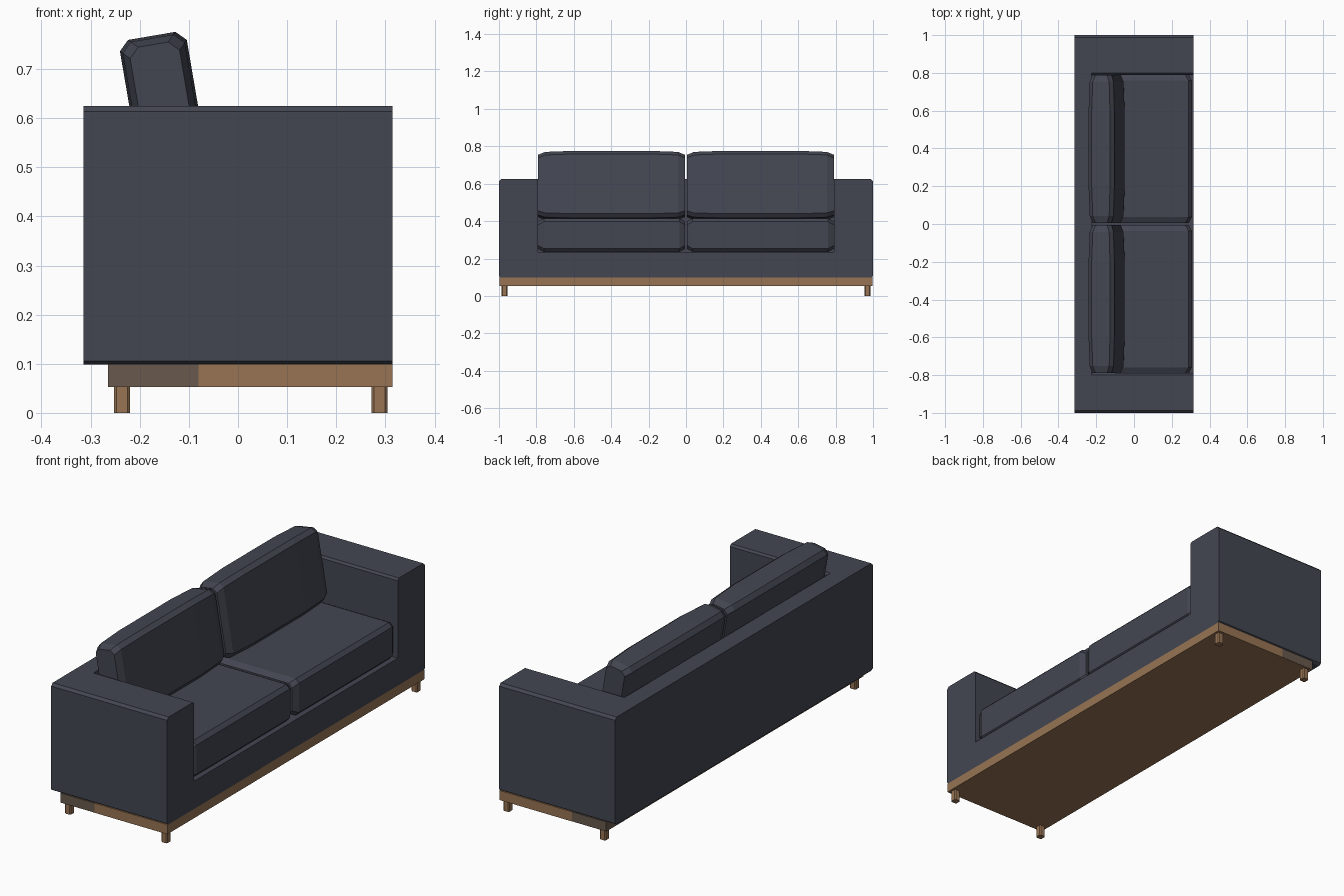
import bpy, bmesh, math
from mathutils import Matrix

if "Cube" in bpy.data.objects:
    bpy.data.objects.remove(bpy.data.objects["Cube"])


def material(name, rgb):
    m = bpy.data.materials.new(name)
    m.diffuse_color = (*rgb, 1)
    m.use_nodes = True
    m.node_tree.nodes["Principled BSDF"].inputs["Base Color"].default_value = m.diffuse_color
    return m


FABRIC = material("slate fabric", (0.056, 0.061, 0.083))
WOOD = material("warm wood", (0.31, 0.175, 0.087))
DULL = material("grey brown wood", (0.14, 0.10, 0.075))


def finish(name, bm, mat):
    bmesh.ops.recalc_face_normals(bm, faces=bm.faces)
    me = bpy.data.meshes.new(name)
    bm.to_mesh(me)
    bm.free()
    me.materials.append(mat)
    ob = bpy.data.objects.new(name, me)
    bpy.context.collection.objects.link(ob)
    return ob


def skin(name, rings, mat):
    """Join rings of points into a closed solid."""
    bm = bmesh.new()
    vs = [[bm.verts.new(p) for p in r] for r in rings]
    n = len(rings[0])
    for a, b in zip(vs, vs[1:]):
        for i in range(n):
            j = (i + 1) % n
            bm.faces.new((a[i], a[j], b[j], b[i]))
    bm.faces.new(vs[0])
    bm.faces.new(vs[-1])
    return finish(name, bm, mat)


def extrude_x(name, profile, x0, x1, mat):
    return skin(name, [[(x, y, z) for y, z in profile] for x in (x0, x1)], mat)


def box(name, x0, x1, y0, y1, z0, z1, mat):
    return extrude_x(name, [(y0, z0), (y1, z0), (y1, z1), (y0, z1)], x0, x1, mat)


def octagon(hx, hz, c):
    return [(-hx + c, -hz), (hx - c, -hz), (hx, -hz + c), (hx, hz - c),
            (hx - c, hz), (-hx + c, hz), (-hx, hz - c), (-hx, -hz + c)]


def cushion(name, cx, cy, cz, hx, hz, c, stations, tilt=0):
    """Chamfered cushion lofted along y; stations are (offset, inset)."""
    full = [(-y, i) for y, i in stations] + [(y, i) for y, i in reversed(stations)]
    rings = [[(x, y, z) for x, z in octagon(hx - i, hz - i, c)] for y, i in full]
    ob = skin(name, rings, FABRIC)
    ob.data.transform(Matrix.Translation((cx, cy, cz)) @ Matrix.Rotation(tilt, 4, 'Y'))
    return ob


# Upholstered body: one chamfered block with the seat pocket cut out
k = 0.012
body = extrude_x("sofa_body", [(-1 + k, 0.098), (1 - k, 0.098), (1, 0.106), (1, 0.625 - k),
                               (1 - k, 0.625), (-1 + k, 0.625), (-1, 0.625 - k), (-1, 0.106)],
                 -0.315, 0.315, FABRIC)
cutter = extrude_x("pocket_cutter", [(-0.79, 0.235), (0.79, 0.235), (0.79, 0.615), (0.80, 0.626),
                                     (0.80, 0.7), (-0.80, 0.7), (-0.80, 0.626), (-0.79, 0.615)],
                   -0.225, 0.4, FABRIC)
cutter.hide_render = True
mod = body.modifiers.new("pocket", 'BOOLEAN')
mod.operation = 'DIFFERENCE'
mod.solver = 'EXACT'
mod.object = cutter
bpy.context.view_layer.objects.active = body
bpy.ops.object.modifier_apply(modifier=mod.name)
bpy.data.objects.remove(cutter)

# Wooden plinth, set in at the back, with a duller rear section
box("plinth_front", -0.08, 0.315, -0.998, 0.998, 0.053, 0.1, WOOD)
box("plinth_rear", -0.265, -0.08, -0.998, 0.998, 0.0535, 0.1, DULL)
box("plinth_underside", -0.265, -0.08, -0.997, 0.997, 0.053, 0.06, WOOD)

for side, s in (("left", -1), ("right", 1)):
    # Legs with clipped corners
    for end, x in (("back", -0.236), ("front", 0.288)):
        pts = [(x + a, s * 0.97 + b) for a, b in octagon(0.016, 0.016, 0.005)]
        skin(f"{end}_leg_{side}", [[(a, b, z) for a, b in pts] for z in (0, 0.055)], WOOD)
    # Seat and back cushions
    cushion(f"seat_cushion_{side}", 0.041, s * 0.398, 0.325, 0.265, 0.09, 0.018,
            [(0.392, 0.016), (0.362, 0)])
    cushion(f"back_cushion_{side}", -0.145, s * 0.398, 0.588, 0.069, 0.182, 0.02,
            [(0.392, 0.018), (0.355, 0.005), (0.2, 0)], math.radians(-9.7))
